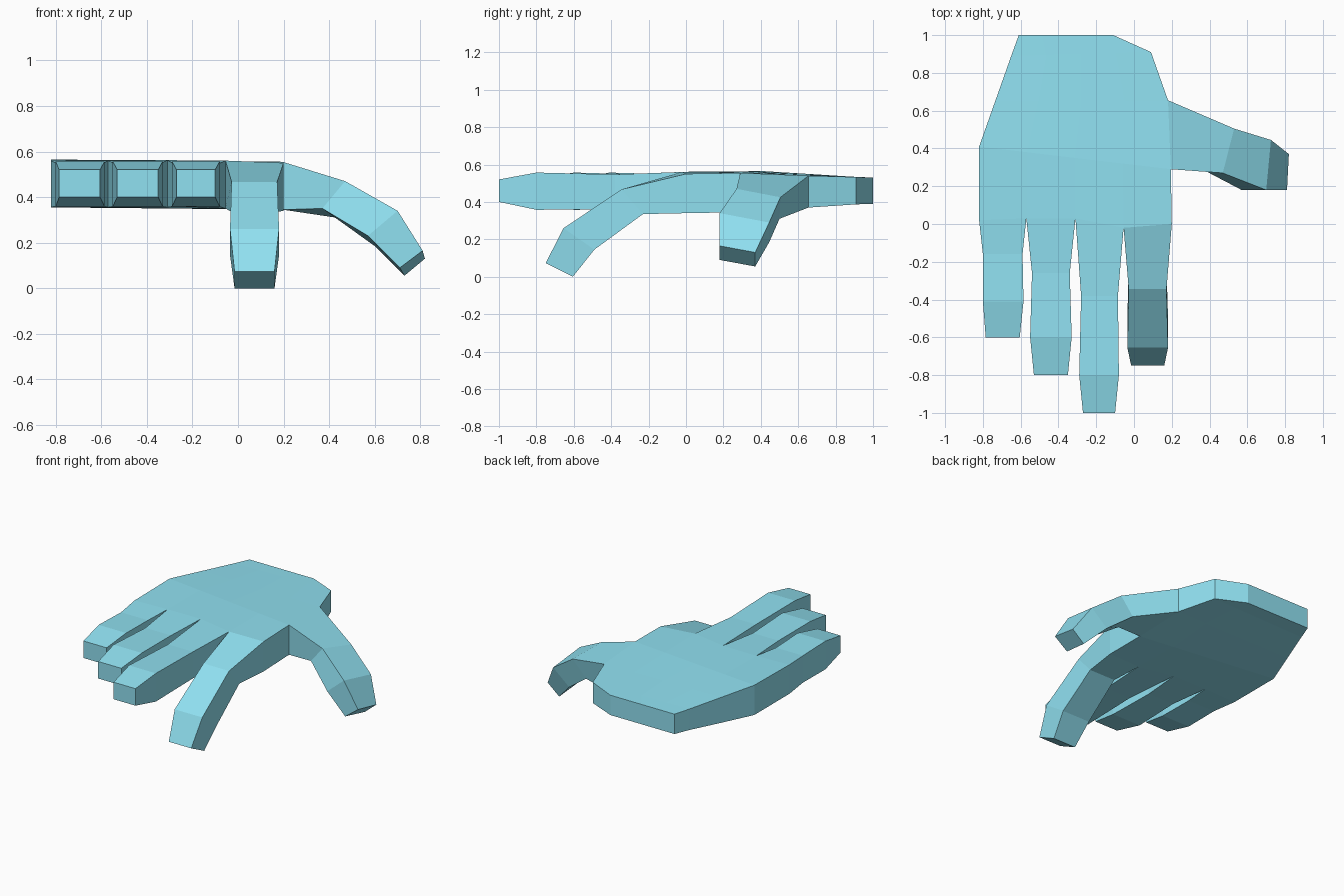
import bpy, bmesh

bm = bmesh.new()


def face(points):
    bm.faces.new([bm.verts.new(p) for p in points])


def loft(rings, skip=()):
    """Skin four-cornered rings and close the far end."""
    for a, b in zip(rings, rings[1:]):
        for i in range(4):
            j = (i + 1) % 4
            face((a[i], a[j], b[j], b[i]))
    face(rings[-1])


def lerp(a, b, t):
    return tuple(p + (q - p) * t for p, q in zip(a, b))


# Palm: rows from wrist to knuckles, each point is (x, y, top z, bottom z)
ends = [((-0.61, 1.00, 0.53, 0.39), (-0.11, 1.00, 0.53, 0.39)),
        ((-0.65, 0.89, 0.535, 0.387), (0.09, 0.91, 0.533, 0.387)),
        ((-0.735, 0.65, 0.55, 0.37), (0.18, 0.655, 0.54, 0.37)),
        ((-0.82, 0.41, 0.565, 0.355), (0.195, 0.29, 0.555, 0.345))]
rows = [[lerp(a, b, i / 4) for i in range(5)] for a, b in ends]
rows.append([(-0.82, 0.02, 0.56, 0.355), (-0.57, 0.03, 0.56, 0.355),
             (-0.31, 0.03, 0.562, 0.355), (-0.055, -0.02, 0.56, 0.35),
             (0.20, 0.0, 0.55, 0.34)])


def top(p):
    return (p[0], p[1], p[2])


def low(p):
    return (p[0], p[1], p[3])


def wall(a, b):
    face((top(a), top(b), low(b), low(a)))


for r, s in zip(rows, rows[1:]):
    for i in range(4):
        for level in (top, low):
            face((level(r[i]), level(r[i + 1]), level(s[i + 1]), level(s[i])))
for i in range(4):
    wall(rows[0][i], rows[0][i + 1])
    wall(rows[i][0], rows[i + 1][0])
    if i != 2:  # the thumb grows out of this side
        wall(rows[i][4], rows[i + 1][4])

# Fingers: root ring on the knuckle row, then (x0, x1, top y, top z, low y, low z)
fingers = [
    # little
    [(-0.80, -0.59, -0.16, 0.55, -0.16, 0.36), (-0.80, -0.585, -0.41, 0.557, -0.41, 0.358),
     (-0.785, -0.605, -0.60, 0.52, -0.60, 0.40)],
    # ring
    [(-0.54, -0.34, -0.26, 0.548, -0.26, 0.36), (-0.55, -0.33, -0.60, 0.557, -0.60, 0.358),
     (-0.53, -0.35, -0.80, 0.52, -0.80, 0.40)],
    # middle
    [(-0.28, -0.085, -0.38, 0.547, -0.38, 0.36), (-0.29, -0.08, -0.80, 0.557, -0.80, 0.358),
     (-0.27, -0.10, -1.0, 0.52, -1.0, 0.40)],
    # index, bent downwards
    [(-0.028, 0.172, -0.345, 0.467, -0.23, 0.335), (-0.035, 0.18, -0.655, 0.26, -0.49, 0.145),
     (-0.015, 0.16, -0.75, 0.073, -0.605, 0.0)],
]
for i, sections in enumerate(fingers):
    a, b = rows[4][i], rows[4][i + 1]
    rings = [(top(a), top(b), low(b), low(a))]
    for x0, x1, yt, zt, yl, zl in sections:
        rings.append(((x0, yt, zt), (x1, yt, zt), (x1, yl, zl), (x0, yl, zl)))
    loft(rings)

# Thumb: rings of back top, front top, front low, back low
a, b = rows[2][4], rows[3][4]
loft([(top(a), top(b), low(b), low(a)),
      ((0.53, 0.505, 0.425), (0.47, 0.27, 0.47), (0.37, 0.285, 0.35), (0.43, 0.50, 0.31)),
      ((0.725, 0.445, 0.29), (0.70, 0.18, 0.34), (0.57, 0.18, 0.23), (0.60, 0.445, 0.185)),
      ((0.82, 0.37, 0.13), (0.81, 0.18, 0.165), (0.71, 0.18, 0.09), (0.73, 0.37, 0.055))])

# Weld all parts into one closed low-poly hand
bmesh.ops.remove_doubles(bm, verts=bm.verts, dist=0.001)
bmesh.ops.recalc_face_normals(bm, faces=bm.faces)
mesh = bpy.data.meshes.new("hand")
bm.to_mesh(mesh)
bm.free()
hand = bpy.data.objects.new("hand", mesh)
bpy.context.collection.objects.link(hand)

mat = bpy.data.materials.new("light_blue")
mat.diffuse_color = (0.28, 0.75, 0.88, 1)
mesh.materials.append(mat)
